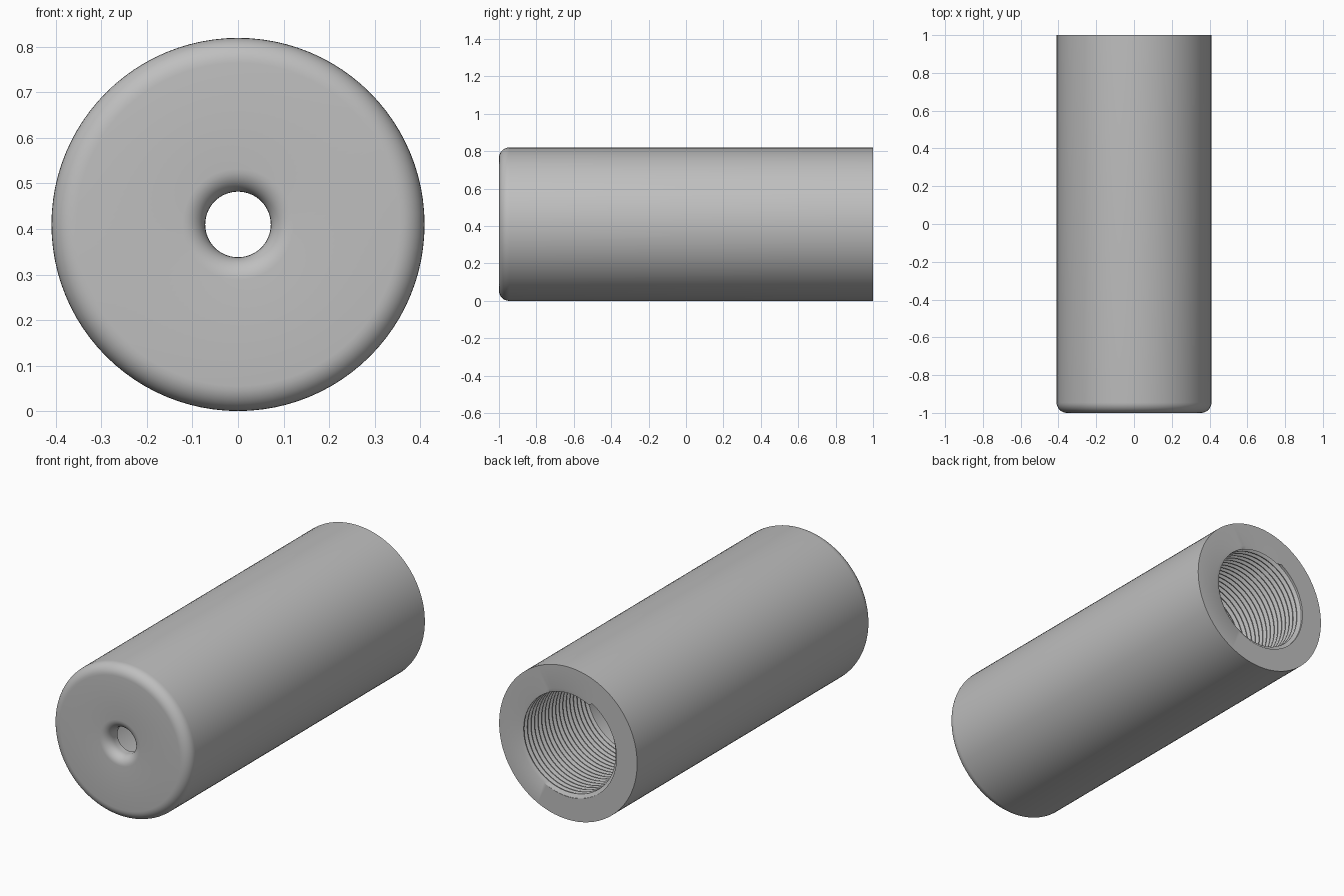
import bpy, bmesh
from math import pi, cos, sin

cube = bpy.data.objects.get("Cube")
if cube:
    bpy.data.objects.remove(cube, do_unlink=True)

SEG = 96
R_OUT, R_HOLE = 0.41, 0.072
MAJOR, MINOR = 0.287, 0.268       # thread root and crest radii
FRONT, BACK = -1.0, 1.0
THREAD_START, PITCH = 0.45, 0.03
WALL = FRONT + 0.08               # inner face of the front wall


def arc(r, y, rad, a0, a1, n=8):
    """Points of a fillet, as (radius, y)."""
    return [(r + rad * cos(a0 + (a1 - a0) * i / n),
             y + rad * sin(a0 + (a1 - a0) * i / n)) for i in range(n + 1)]


def sweep(bm, count, point):
    """Turn rows around the y axis; point(row, turn) gives (radius, y)."""
    grid = []
    for s in range(SEG + 1):
        a = 2 * pi * s / SEG
        column = []
        for i in range(count):
            r, y = point(i, s / SEG)
            column.append(bm.verts.new((r * cos(a), y, R_OUT + r * sin(a))))
        grid.append(column)
    for c0, c1 in zip(grid, grid[1:]):
        for i in range(count - 1):
            bm.faces.new((c0[i], c0[i + 1], c1[i + 1], c1[i]))


# Plain shell: bore, front wall, flared hole, rounded front rim, outside, back face
shell = [(MINOR, THREAD_START), (MINOR, WALL), (R_HOLE, WALL)]
shell += arc(R_HOLE + 0.05, FRONT + 0.05, 0.05, pi, 1.5 * pi)
shell += arc(R_OUT - 0.055, FRONT + 0.055, 0.055, -0.5 * pi, 0)
shell += [(R_OUT, BACK), (MAJOR, BACK)]

# Helical thread: trapezoid profile, cut off at both ends
tooth = [(MINOR, 0.0), (MINOR, 0.15), (MAJOR, 0.5), (MAJOR, 0.65)]


def thread(i, turn):
    r, offset = tooth[i % 4]
    y = THREAD_START + PITCH * (i // 4 - 2 + offset + turn)
    if y <= THREAD_START:
        return MINOR, THREAD_START
    if y >= BACK:
        return MAJOR, BACK
    return r, y


bm = bmesh.new()
sweep(bm, len(shell), lambda i, turn: shell[i])
sweep(bm, 4 * (int((BACK - THREAD_START) / PITCH) + 5), thread)
bmesh.ops.remove_doubles(bm, verts=bm.verts, dist=1e-5)
bmesh.ops.recalc_face_normals(bm, faces=bm.faces)
mesh = bpy.data.meshes.new("threaded_sleeve")
bm.to_mesh(mesh)
bm.free()

sleeve = bpy.data.objects.new("threaded_sleeve", mesh)
bpy.context.collection.objects.link(sleeve)

# Single grey finish
grey = bpy.data.materials.new("plain_grey")
grey.use_nodes = True
colour = (0.52, 0.52, 0.52, 1)
grey.diffuse_color = colour
grey.node_tree.nodes["Principled BSDF"].inputs["Base Color"].default_value = colour
mesh.materials.append(grey)

bpy.ops.object.select_all(action='DESELECT')
sleeve.select_set(True)
bpy.context.view_layer.objects.active = sleeve
bpy.ops.object.shade_smooth_by_angle(angle=pi / 6)
